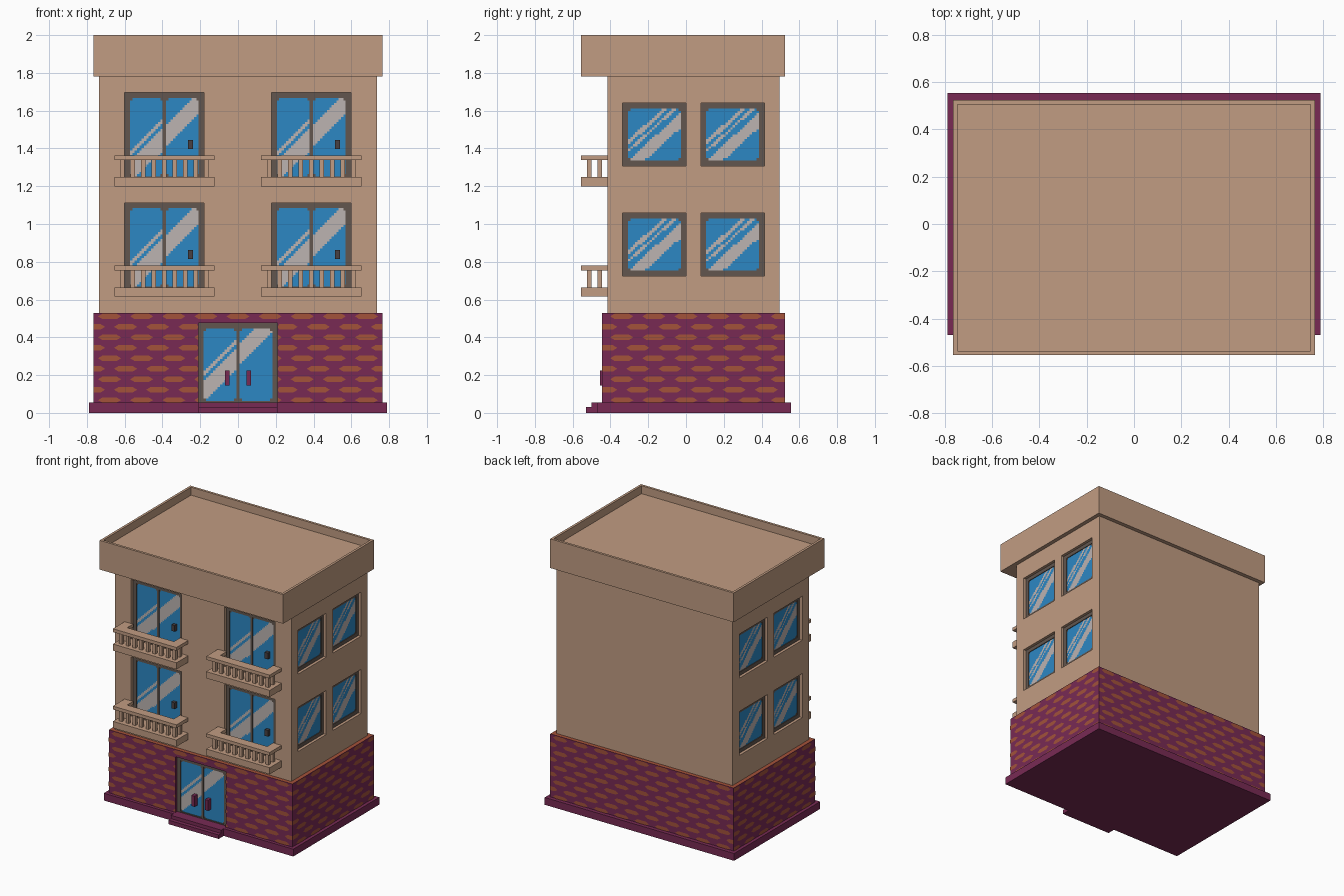
import bpy, bmesh, math
from mathutils import Matrix

if "Cube" in bpy.data.objects:
    bpy.data.objects.remove(bpy.data.objects["Cube"], do_unlink=True)


def material(name, rgb):
    """Flat material from 0-255 sRGB values."""
    lin = [((c / 255 + 0.055) / 1.055) ** 2.4 for c in rgb] + [1.0]
    m = bpy.data.materials.new(name)
    m.use_nodes = True
    m.diffuse_color = lin
    m.node_tree.nodes["Principled BSDF"].inputs["Base Color"].default_value = lin
    return m


PLASTER = material("tan plaster", (193, 156, 130))
MORTAR = material("plum mortar", (120, 42, 84))
BRICK = material("orange brick", (163, 82, 58))
FRAME = material("grey brown frame", (98, 86, 78))
GLASS = material("blue glass", (44, 135, 196))
GLARE = material("pale glare", (188, 179, 177))
HANDLE = material("dark handle", (72, 64, 66))

# Wall-local space: u runs right, z up, d outwards; each wall is a turn about z
TURN = {"front": 0, "right": 90, "back": 180, "left": 270}


def finish(name, bm, mats, wall="front"):
    bm.transform(Matrix.Rotation(math.radians(TURN[wall]), 4, "Z"))
    me = bpy.data.meshes.new(name)
    bm.to_mesh(me)
    bm.free()
    for m in mats:
        me.materials.append(m)
    ob = bpy.data.objects.new(name, me)
    bpy.context.collection.objects.link(ob)
    return ob


def add_box(bm, x0, x1, y0, y1, z0, z1):
    mat = Matrix.Translation(((x0 + x1) / 2, (y0 + y1) / 2, (z0 + z1) / 2)) \
        @ Matrix.Diagonal((x1 - x0, y1 - y0, z1 - z0, 1))
    bmesh.ops.create_cube(bm, size=1, matrix=mat)


def boxes(name, dims, mat, wall="front"):
    bm = bmesh.new()
    for d in dims:
        add_box(bm, *d)
    return finish(name, bm, [mat], wall)


def cut(target, openings):
    """Cut (wall, u0, u1, z0, z1, wall distance) recesses into a solid."""
    for wall, u0, u1, z0, z1, d in openings:
        cutter = boxes("cutter", [(u0, u1, -d - 0.1, -d + DEPTH, z0, z1)],
                       target.data.materials[0], wall)
        cutter.hide_render = True
        mod = target.modifiers.new("opening", "BOOLEAN")
        mod.operation, mod.solver, mod.object = "DIFFERENCE", "EXACT", cutter
        bpy.context.view_layer.objects.active = target
        bpy.ops.object.modifier_apply(modifier=mod.name)
        bpy.data.objects.remove(cutter, do_unlink=True)


DEPTH = 0.03
CELL = 0.0125


def glazing(name, wall, opening, leaves, bands, slope):
    """Stepped diagonal glare on glass, with a frame around each leaf."""
    u0, u1, z0, z1, d = opening
    d -= DEPTH
    mid = (u0 + u1) / 2
    rim, bar = 0.028, 0.009
    spans = [(u0 + rim, u1 - rim)]
    if leaves == 2:
        spans = [(u0 + rim, mid - bar), (mid + bar, u1 - rim)]
    g0, g1 = (z0 + 0.008 if leaves == 2 else z0 + rim), z1 - rim
    bm = bmesh.new()
    for leaf, (a, b) in enumerate(spans):
        nx, nz = round((b - a) / CELL), round((g1 - g0) / CELL)
        sx, sz = (b - a) / nx, (g1 - g0) / nz
        grid = [[bm.verts.new((a + i * sx, -d - 0.004, g0 + j * sz))
                 for j in range(nz + 1)] for i in range(nx + 1)]
        for i in range(nx):
            for j in range(nz):
                f = bm.faces.new((grid[i][j], grid[i + 1][j],
                                  grid[i + 1][j + 1], grid[i][j + 1]))
                s = (g0 + (j + 0.5) * sz - z0) - slope * (a + (i + 0.5) * sx - mid)
                use = bands if leaf == 0 else bands[:1]
                f.material_index = int(any(lo < s < hi for lo, hi in use))
                # rounded corners
                if i in (0, nx - 1) and j in (0, nz - 1):
                    f.material_index = 2
    finish(name + "_glass", bm, [GLASS, GLARE, FRAME], wall)
    y0, y1 = -d - 0.009, -d
    parts = [(u0, u0 + rim, y0, y1, z0, z1), (u1 - rim, u1, y0, y1, z0, z1),
             (u0 + rim, u1 - rim, y0, y1, g1, z1), (u0 + rim, u1 - rim, y0, y1, z0, g0)]
    if leaves == 2:
        parts.append((mid - bar, mid + bar, y0, y1, g0, g1))
    boxes(name + "_frame", parts, FRAME, wall)


# Plinth and entrance steps
boxes("plinth", [(-0.79, 0.79, -0.47, 0.555, 0, 0.055)], MORTAR)
boxes("entrance_steps", [(-0.21, 0.21, -0.50, -0.46, 0, 0.055),
                         (-0.21, 0.21, -0.53, -0.49, 0, 0.03)], MORTAR)

# Ground storey with entrance recess, its top ledge in brick colour
ground = boxes("ground_storey", [(-0.765, 0.765, -0.445, 0.525, 0.055, 0.53)], MORTAR)
ENTRANCE = (-0.21, 0.21, 0.055, 0.475, 0.445)
cut(ground, [("front",) + ENTRANCE])
ground.data.materials.append(BRICK)
for p in ground.data.polygons:
    if p.normal.z > 0.9 and p.center.z > 0.52:
        p.material_index = 1


def brick_courses(wall, d, spans):
    """Pointed-end brick plates clipped to (lo, hi, row test) spans."""
    bm = bmesh.new()
    pitch, length, tip, h = 0.17, 0.122, 0.024, 0.015
    for row in range(9):
        zc = 0.511 - row * 0.0555
        h0 = min(h, zc - 0.055)
        for n in range(-6, 7):
            a = (n + 0.5 * (row % 2)) * pitch - length / 2
            for lo, hi, rows in spans:
                clip = lambda v: min(max(v, lo), hi)
                l, li, ri, r = map(clip, (a, a + tip, a + length - tip, a + length))
                if row not in rows or r - l < 0.008:
                    continue
                pts = [(l, zc), (li, zc - h0), (ri, zc - h0), (r, zc), (ri, zc + h), (li, zc + h)]
                pts = [p for k, p in enumerate(pts) if p != pts[k - 1]]
                bm.faces.new([bm.verts.new((u, -d - 0.002, z)) for u, z in pts])
    finish(wall + "_bricks", bm, [BRICK], wall)


EVERY = range(9)
brick_courses("front", 0.445, [(-0.765, -0.21, range(1, 9)), (0.21, 0.765, range(1, 9)),
                               (-0.765, 0.765, range(1))])
brick_courses("right", 0.765, [(-0.445, 0.525, EVERY)])
brick_courses("left", 0.765, [(-0.525, 0.445, EVERY)])
brick_courses("back", 0.525, [(-0.765, 0.765, EVERY)])

# Entrance doors and handles
glazing("entrance", "front", ENTRANCE, 2, [(0.19, 0.30), (0.32, 0.345)], 1.0)
boxes("entrance_handles", [(s * 0.057 - 0.013, s * 0.057 + 0.013, -0.455, -0.415, 0.145, 0.225)
                           for s in (-1, 1)], MORTAR)

# Upper storeys with recessed openings
upper = boxes("upper_storeys", [(-0.735, 0.735, -0.415, 0.495, 0.53, 1.78)], PLASTER)
openings = []
for floor, lift in (("lower", 0), ("upper", 0.583)):
    for side, cx in (("right", -0.39), ("left", 0.388)):
        name = f"{floor}_{side}_balcony"
        door = (cx - 0.21, cx + 0.21, 0.66 + lift, 1.112 + lift, 0.415)
        openings.append(("front",) + door)
        glazing(name + "_door", "front", door, 2, [(0.155, 0.27), (0.295, 0.322)], 1.0)
        boxes(name + "_handle", [(cx + 0.125, cx + 0.152, -0.415, -0.385,
                                  0.815 + lift, 0.862 + lift)], HANDLE)
        # Balcony slab, U-shaped rail and balusters
        l, r, w = cx - 0.265, cx + 0.265, 0.07
        boxes(name + "_slab", [(l, r, -0.555, -0.41, 0.615 + lift, 0.665 + lift)], PLASTER)
        z0, z1 = 0.755 + lift, 0.78 + lift
        boxes(name + "_rail", [(l, r, -0.555, -0.555 + w, z0, z1),
                               (l, l + w, -0.555 + w, -0.41, z0, z1),
                               (r - w, r, -0.555 + w, -0.41, z0, z1)], PLASTER)
        spots = [(cx + i * 0.0555, -0.512) for i in range(-4, 5)]
        spots += [(cx + s * 0.222, -0.457) for s in (-1, 1)]
        boxes(name + "_balusters", [(x - 0.012, x + 0.012, y - 0.012, y + 0.012,
                                     0.66 + lift, z0 + 0.005) for x, y in spots], PLASTER)
    # Side windows
    for wall, sign in (("right", 1), ("left", -1)):
        for place, y in (("front", -0.167), ("back", 0.247)):
            u = sign * y
            win = (u - 0.168, u + 0.168, 0.725 + lift, 1.057 + lift, 0.735)
            openings.append((wall,) + win)
            glazing(f"{floor}_{wall}_{place}_window", wall, win, 1,
                    [(0.075, 0.155), (0.195, 0.212), (0.235, 0.262)], 0.9)
cut(upper, openings)

# Overhanging parapet with sunken roof
bm = bmesh.new()
add_box(bm, -0.765, 0.765, -0.555, 0.525, 1.78, 2.0)
bm.normal_update()
top = [f for f in bm.faces if f.normal.z > 0.9]
bmesh.ops.inset_region(bm, faces=top, thickness=0.026)
inner = top[0]
well = bmesh.ops.extrude_face_region(bm, geom=[inner])
bmesh.ops.translate(bm, vec=(0, 0, -0.06),
                    verts=[v for v in well["geom"] if isinstance(v, bmesh.types.BMVert)])
if inner.is_valid:
    bmesh.ops.delete(bm, geom=[inner], context="FACES_ONLY")
bmesh.ops.recalc_face_normals(bm, faces=bm.faces)
finish("roof_parapet", bm, [PLASTER])
